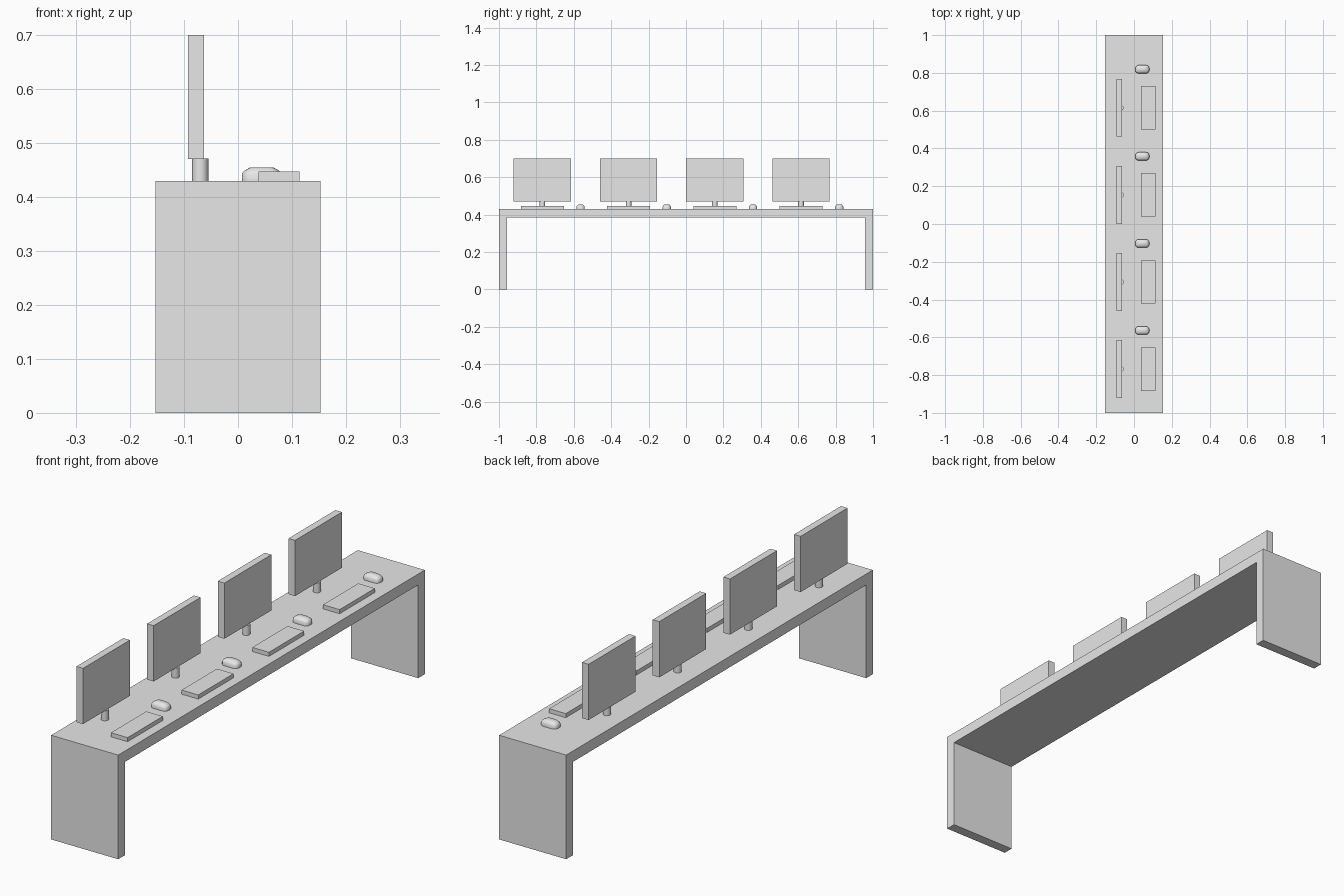
import bpy
import bmesh
import math

cube = bpy.data.objects.get("Cube")
if cube:
    bpy.data.objects.remove(cube, do_unlink=True)

GREY = (0.8, 0.8, 0.8, 1)
mat = bpy.data.materials.new("plain grey")
mat.use_nodes = True
mat.diffuse_color = GREY
mat.node_tree.nodes["Principled BSDF"].inputs["Base Color"].default_value = GREY


def add_object(name, bm, smooth=False):
    mesh = bpy.data.meshes.new(name)
    bmesh.ops.recalc_face_normals(bm, faces=bm.faces)
    bm.to_mesh(mesh)
    bm.free()
    mesh.materials.append(mat)
    obj = bpy.data.objects.new(name, mesh)
    bpy.context.collection.objects.link(obj)
    if smooth:
        bpy.ops.object.select_all(action="DESELECT")
        obj.select_set(True)
        bpy.context.view_layer.objects.active = obj
        bpy.ops.object.shade_smooth_by_angle(angle=math.radians(50))
    return obj


def box(name, x, y, z):
    """Box from (low, high) ranges along each axis."""
    bm = bmesh.new()
    bmesh.ops.create_cube(bm, size=1)
    for v in bm.verts:
        v.co = [(r[0] + r[1]) / 2 + c * (r[1] - r[0])
                for c, r in zip(v.co, (x, y, z))]
    return add_object(name, bm)


def stand(name, x, y, z, radius):
    bm = bmesh.new()
    bmesh.ops.create_cone(bm, cap_ends=True, segments=24, radius1=radius,
                          radius2=radius, depth=z[1] - z[0])
    bmesh.ops.translate(bm, verts=bm.verts, vec=(x, y, (z[0] + z[1]) / 2))
    return add_object(name, bm, smooth=True)


def mouse(name, x, y):
    """Stacked rounded rectangles, drawn in towards a flat top."""
    bm = bmesh.new()
    rings = []
    # half length, half width, corner radius, height
    for hx, hy, r, z in ((0.037, 0.022, 0.017, 0.43), (0.037, 0.022, 0.017, 0.443),
                         (0.032, 0.018, 0.014, 0.449), (0.021, 0.012, 0.01, 0.455)):
        ring = []
        for i in range(16):
            quarter, step = divmod(i, 4)
            a = math.pi / 2 * (quarter + step / 3)
            sx = 1 if quarter in (0, 3) else -1
            sy = 1 if quarter < 2 else -1
            ring.append(bm.verts.new((x + sx * (hx - r) + r * math.cos(a),
                                      y + sy * (hy - r) + r * math.sin(a), z)))
        rings.append(ring)
    for low, high in zip(rings, rings[1:]):
        for i in range(16):
            j = (i + 1) % 16
            bm.faces.new((low[i], low[j], high[j], high[i]))
    bm.faces.new(rings[0])
    bm.faces.new(rings[-1])
    return add_object(name, bm, smooth=True)


# Long bench with a panel leg at each end
DEPTH = (-0.153, 0.153)
box("desk_top", DEPTH, (-1, 1), (0.408, 0.43))
box("desk_underframe", DEPTH, (-1, 1), (0.385, 0.408))
box("front_leg", DEPTH, (-1, -0.957), (0, 0.385))
box("back_leg", DEPTH, (0.957, 1), (0, 0.385))

# Four identical workstations
for n in range(4):
    y = -0.768 + n * 0.461
    tag = f"_{n + 1}"
    box("screen" + tag, (-0.093, -0.063), (y - 0.153, y + 0.153), (0.47, 0.7))
    stand("screen_stand" + tag, -0.07, y, (0.43, 0.471), 0.015)
    box("keyboard" + tag, (0.038, 0.114), (y - 0.115, y + 0.115), (0.43, 0.447))
    mouse("mouse" + tag, 0.044, y + 0.204)
